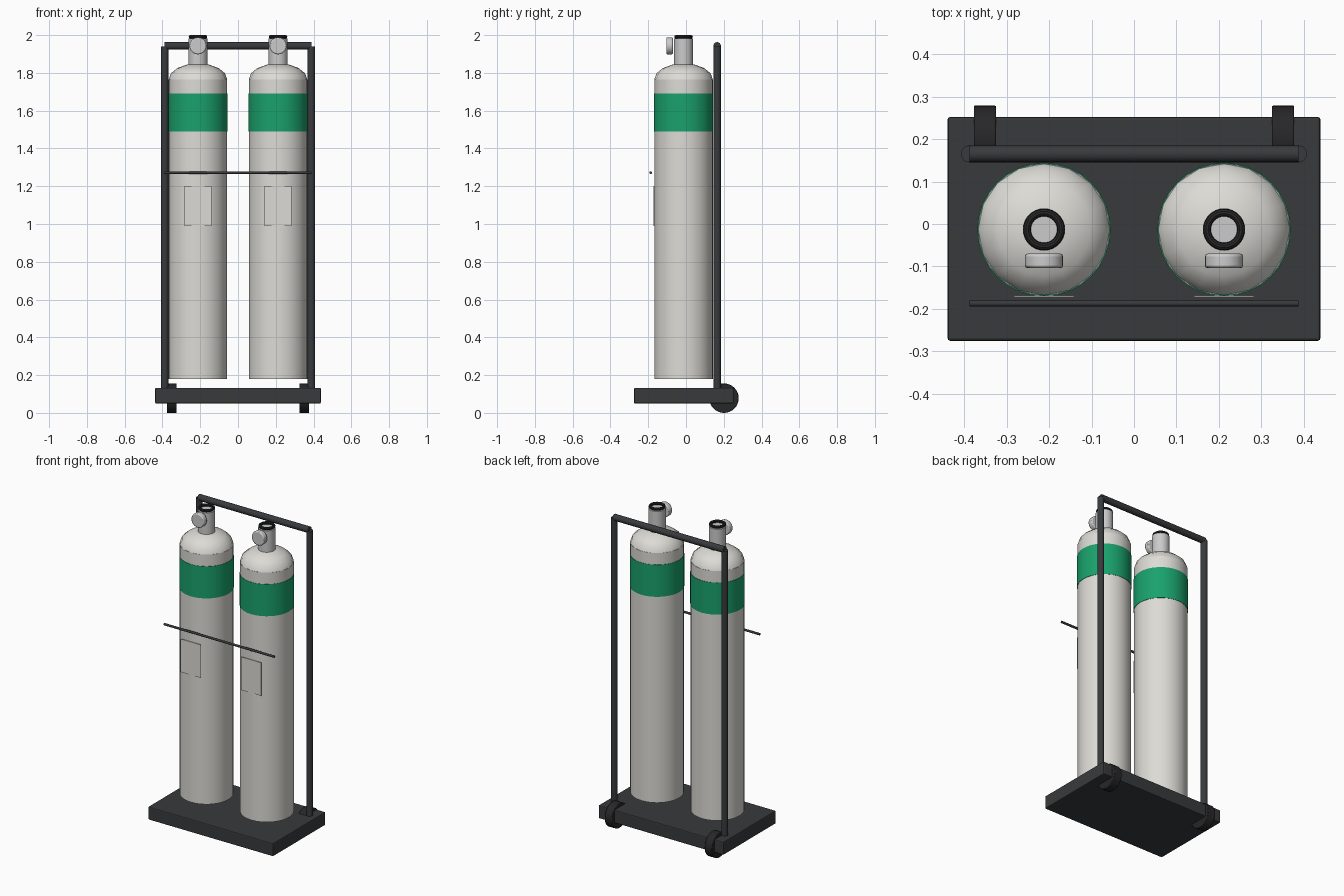
import bpy, math
from math import radians

if "Cube" in bpy.data.objects:
    bpy.data.objects.remove(bpy.data.objects["Cube"])


def mat(name, rgb):
    m = bpy.data.materials.new(name)
    m.diffuse_color = (*rgb, 1)
    m.use_nodes = True
    m.node_tree.nodes["Principled BSDF"].inputs["Base Color"].default_value = m.diffuse_color
    return m


WHITE = mat("off_white", (0.72, 0.71, 0.67))
GREEN = mat("green", (0.01, 0.36, 0.15))
DARK = mat("dark_frame", (0.04, 0.042, 0.046))
BLACK = mat("black_rubber", (0.02, 0.02, 0.022))
METAL = mat("metal", (0.55, 0.55, 0.57))


def finish(name, m, bevel=0, smooth=True):
    o = bpy.context.object
    o.name = name
    o.data.materials.append(m)
    if smooth:
        bpy.ops.object.shade_smooth_by_angle(angle=radians(35))
    if bevel:
        b = o.modifiers.new("bevel", 'BEVEL')
        b.width = bevel
        b.segments = 2
        b.limit_method = 'ANGLE'
    return o


def cyl(name, loc, r, length, m, axis='Z', sides=32, bevel=0):
    rot = {'X': (0, radians(90), 0), 'Y': (radians(90), 0, 0), 'Z': (0, 0, 0)}[axis]
    bpy.ops.mesh.primitive_cylinder_add(vertices=sides, radius=r, depth=length,
                                        location=loc, rotation=rot)
    return finish(name, m, bevel)


def box(name, loc, size, m, bevel=0):
    bpy.ops.mesh.primitive_cube_add(size=1, location=loc)
    bpy.context.object.scale = size
    bpy.ops.object.transform_apply(location=False, rotation=False, scale=True)
    return finish(name, m, bevel, smooth=False)


# Cart: platform, top handle and front restraint bar
box("platform", (0, -0.0115, 0.0915), (0.878, 0.527, 0.083), DARK, 0.006)
cyl("handle_bar", (0, 0.165, 1.943), 0.02, 0.776, DARK, 'X', 16)
cyl("restraint_bar", (0, -0.187, 1.272), 0.007, 0.776, DARK, 'X', 12)

for side, s in (("left", -1), ("right", 1)):
    # Upright and wheel
    cyl(side + "_upright", (s * 0.388, 0.165, 1.015), 0.02, 1.85, DARK, sides=16)
    cyl(side + "_wheel", (s * 0.351, 0.201, 0.078), 0.078, 0.052, BLACK, 'X', 32, 0.003)

    # Gas cylinder: body, domed shoulder, colour band
    x, y = s * 0.212, -0.013
    cyl(side + "_tank_body", (x, y, 0.9725), 0.155, 1.585, WHITE)
    bpy.ops.mesh.primitive_uv_sphere_add(segments=16, ring_count=8, radius=0.155,
                                         location=(x, y, 1.765))
    bpy.context.object.scale.z = 0.55
    bpy.ops.object.transform_apply(location=False, rotation=False, scale=True)
    finish(side + "_tank_shoulder", WHITE)
    cyl(side + "_colour_band", (x, y, 1.59), 0.157, 0.203, GREEN)

    # Valve: neck, top ring, front knob
    cyl(side + "_valve_neck", (x, y, 1.908), 0.05, 0.146, METAL)
    bpy.ops.mesh.primitive_torus_add(major_radius=0.04, minor_radius=0.009,
                                     major_segments=32, minor_segments=10,
                                     location=(x, y, 1.991))
    finish(side + "_valve_ring", BLACK)
    cyl(side + "_valve_knob", (x, -0.087, 1.943), 0.045, 0.034, METAL, 'Y', 24, 0.006)

    # Label plate
    box(side + "_label", (x, -0.17, 1.095), (0.142, 0.004, 0.21), WHITE)
